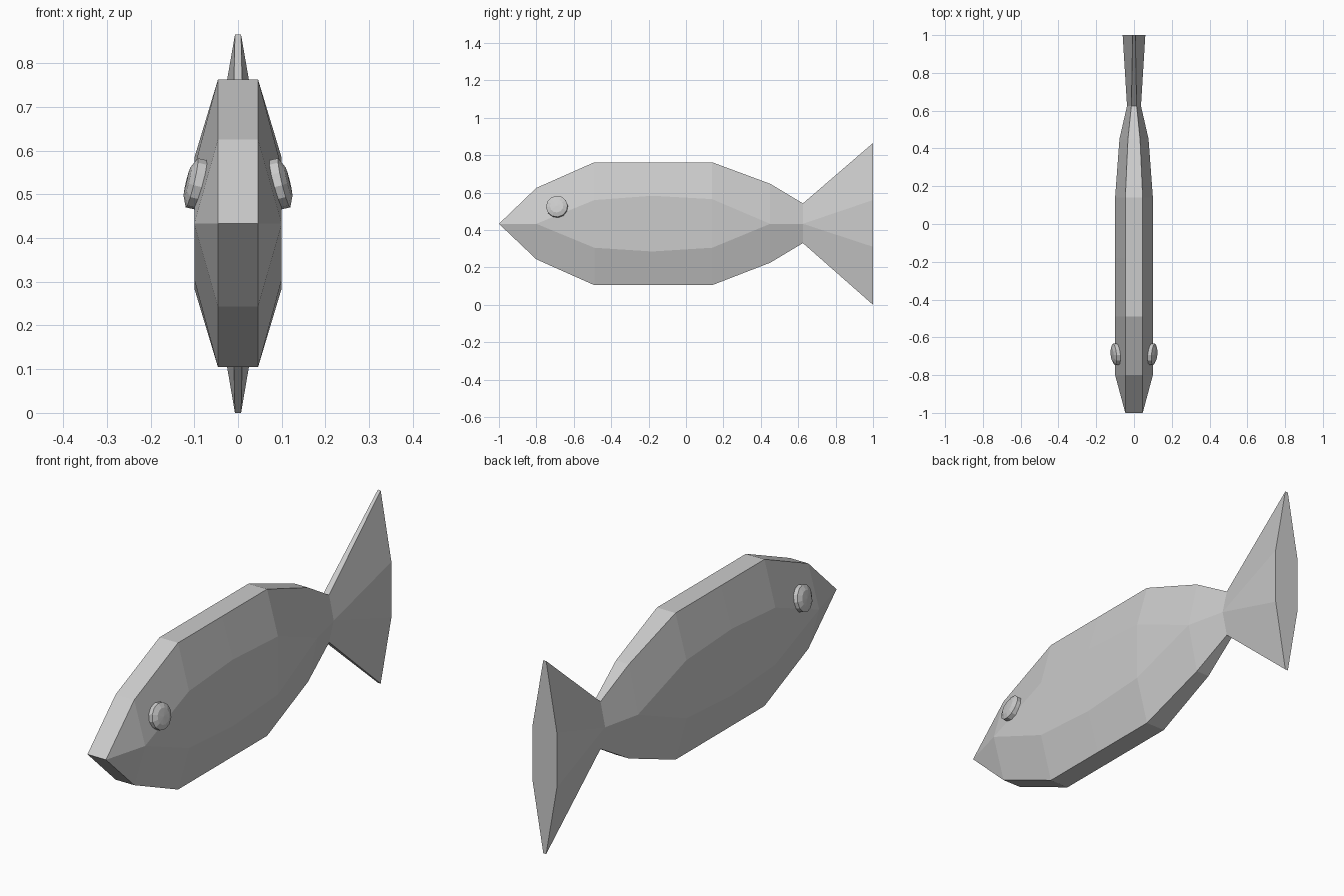
import bpy, bmesh, math
from mathutils import Vector

if "Cube" in bpy.data.objects:
    bpy.data.objects.remove(bpy.data.objects["Cube"], do_unlink=True)

grey = bpy.data.materials.new("plain_grey")
grey.use_nodes = True
color = (0.6, 0.6, 0.6, 1)
grey.diffuse_color = color
grey.node_tree.nodes["Principled BSDF"].inputs["Base Color"].default_value = color


def finish(bm, name):
    """Weld collapsed points, fix normals and make a flat shaded object."""
    bmesh.ops.remove_doubles(bm, verts=bm.verts, dist=0.0005)
    bmesh.ops.recalc_face_normals(bm, faces=bm.faces)
    mesh = bpy.data.meshes.new(name)
    bm.to_mesh(mesh)
    bm.free()
    mesh.materials.append(grey)
    obj = bpy.data.objects.new(name, mesh)
    bpy.context.collection.objects.link(obj)
    return obj


def loft(bm, rings):
    """Skin a list of equal closed rings and cap both ends."""
    rows = [[bm.verts.new(p) for p in ring] for ring in rings]
    n = len(rows[0])
    for a, b in zip(rows, rows[1:]):
        for i in range(n):
            j = (i + 1) % n
            bm.faces.new((a[i], a[j], b[j], b[i]))
    bm.faces.new(rows[0])
    bm.faces.new(rows[-1])


# Six-sided slices: y, keel half width, flank half width, bottom, lower flank, upper flank, top
def slice_ring(y, keel, flank, bottom, low, high, top):
    half = [(keel, bottom), (flank, low), (flank, high), (keel, top)]
    return [(x, y, z) for x, z in half] + [(-x, y, z) for x, z in reversed(half)]


MID = 0.433
body_slices = [
    (-0.8, 0.046, 0.1, 0.243, MID, MID, 0.625),
    (-0.49, 0.046, 0.1, 0.105, 0.305, 0.56, 0.762),
    (-0.18, 0.046, 0.1, 0.105, 0.285, 0.583, 0.762),
    (0.14, 0.046, 0.1, 0.105, 0.305, 0.565, 0.762),
    (0.45, 0.032, 0.077, 0.225, MID, MID, 0.647),
    (0.625, 0.014, 0.037, 0.33, MID, MID, 0.542),
]
tail_slices = [body_slices[-1], (1.0, 0.007, 0.06, 0, 0.31, 0.56, 0.865)]

# Body, with the snout closing to a level edge
snout = slice_ring(-1.0, 0.046, 0.046, MID, MID, MID, MID)
bm = bmesh.new()
rows = [snout] + [slice_ring(*s) for s in body_slices]
loft(bm, rows)
bmesh.ops.dissolve_degenerate(bm, dist=0.0005, edges=bm.edges)
finish(bm, "body")

# Tail fin
bm = bmesh.new()
loft(bm, [slice_ring(*s) for s in tail_slices])
finish(bm, "tail_fin")

# Domed eye discs, tilted to lie on the cheeks
eye_profile = [(0.058, -0.02), (0.058, 0.006), (0.036, 0.016), (0.0, 0.018)]
for side, name in ((1, "left_eye"), (-1, "right_eye")):
    normal = Vector((side, -0.1, 0.24)).normalized()
    turn = Vector((0, 0, 1)).rotation_difference(normal)
    centre = Vector((side * 0.1, -0.69, 0.525))
    rings = []
    for r, h in eye_profile:
        angles = [math.tau * i / 12 for i in range(12)]
        rings.append([centre + turn @ Vector((r * math.cos(a), r * math.sin(a), h))
                      for a in angles])
    bm = bmesh.new()
    loft(bm, rings)
    finish(bm, name)
